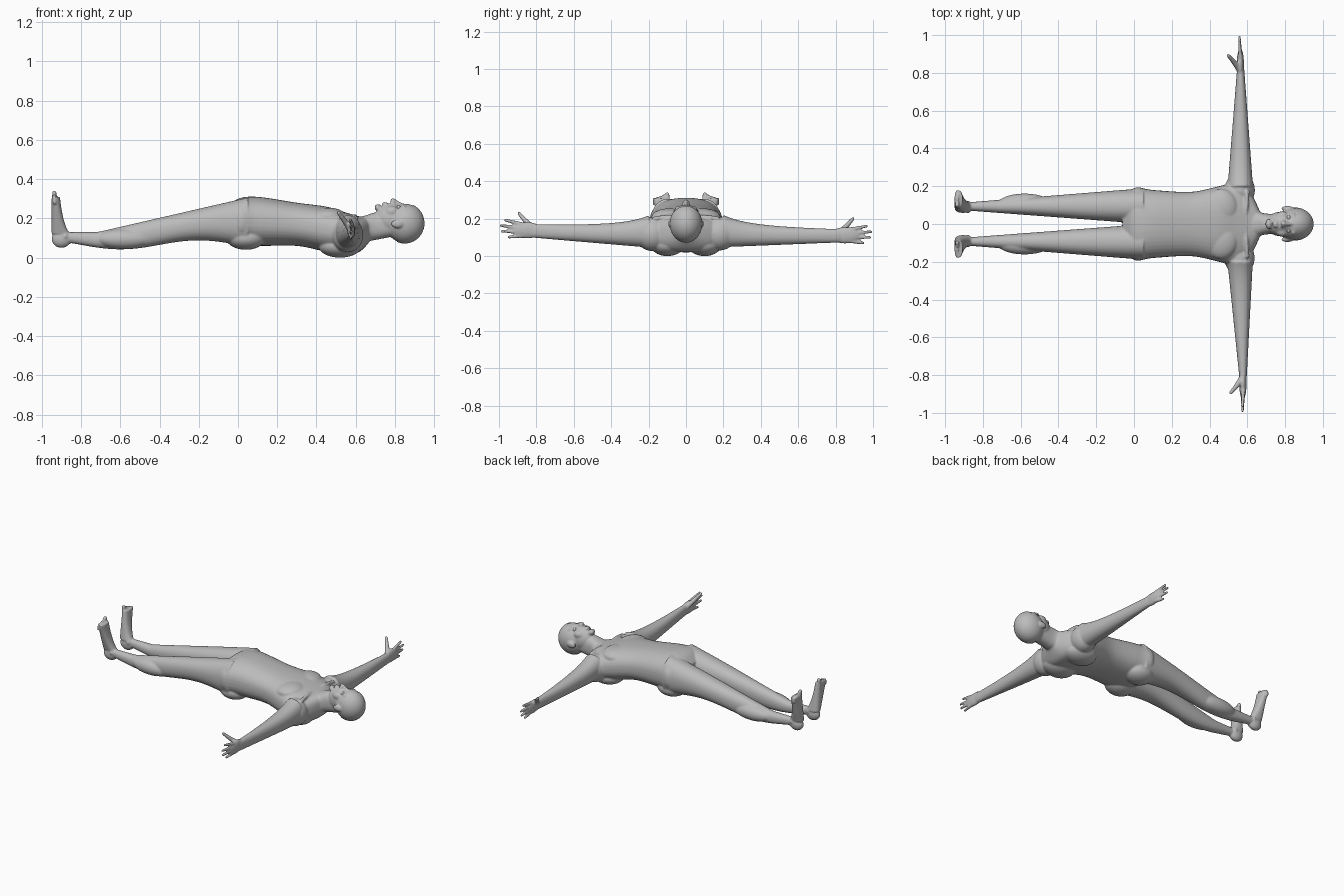
import bpy, bmesh, math
from mathutils import Matrix, Vector

if "Cube" in bpy.data.objects:
    bpy.data.objects.remove(bpy.data.objects["Cube"])

grey = bpy.data.materials.new("plain_grey")
grey.use_nodes = True
grey.diffuse_color = (.5, .5, .5, 1)
grey.node_tree.nodes["Principled BSDF"].inputs["Base Color"].default_value = grey.diffuse_color

ALONG_X, ALONG_Y, ALONG_Z = range(3)


def blend(before, start, end, after, t):
    """Catmull-Rom value between start and end."""
    slope_in, slope_out = (end - before) / 2, (after - start) / 2
    gap = end - start
    return start + t * (slope_in + t * (3 * gap - 2 * slope_in - slope_out
                                        + t * (slope_in + slope_out - 2 * gap)))


def spline(rows, steps=6):
    """Smooth rows running through the given rows of numbers."""
    padded = [rows[0], *rows, rows[-1]]
    smooth = []
    for four in zip(padded, padded[1:], padded[2:], padded[3:]):
        for step in range(steps):
            smooth.append([blend(*values, step / steps) for values in zip(*four)])
    return smooth + [list(rows[-1])]


def span(start, end, steps=40):
    """Even positions from start to end."""
    return [start + (end - start) * step / steps for step in range(steps + 1)]


def loft(bm, axis, rows, power=2.2, sides=40):
    """Skin rounded sections: position, then low and high on the two other axes."""
    rings = []
    for position, low_a, high_a, low_b, high_b in rows:
        ring = []
        for k in range(sides):
            angle = math.tau * k / sides
            u, v = [math.copysign(abs(w) ** (2 / power), w) for w in (math.cos(angle), math.sin(angle))]
            point = [(low_a + high_a + u * (high_a - low_a)) / 2, (low_b + high_b + v * (high_b - low_b)) / 2]
            point.insert(axis, position)
            ring.append(bm.verts.new(point))
        rings.append(ring)
    for ring, following in zip(rings, rings[1:]):
        for k in range(sides):
            bm.faces.new((ring[k - 1], ring[k], following[k], following[k - 1]))
    bm.faces.new(rings[0])
    bm.faces.new(rings[-1])


def blob(bm, centre, radii, detail=4):
    """Ellipsoid mass."""
    place = Matrix.Translation(centre) @ Matrix.Diagonal((*radii, 1))
    bmesh.ops.create_icosphere(bm, subdivisions=detail, radius=1, matrix=place)


def digit(bm, points, thick, thin):
    """Tapering round finger or toe along a path."""
    path = spline(points, 12)
    for i, point in enumerate(path):
        radius = thick + (thin - thick) * i / (len(path) - 1)
        blob(bm, point, [radius] * 3, 2)


def mirror(bm):
    copy = bmesh.ops.duplicate(bm, geom=bm.verts[:] + bm.edges[:] + bm.faces[:])["geom"]
    for element in copy:
        if isinstance(element, bmesh.types.BMVert):
            element.co.y *= -1


def finish(bm, name):
    bmesh.ops.recalc_face_normals(bm, faces=bm.faces[:])
    mesh = bpy.data.meshes.new(name)
    bm.to_mesh(mesh)
    bm.free()
    mesh.materials.append(grey)
    mesh.polygons.foreach_set("use_smooth", [True] * len(mesh.polygons))
    part = bpy.data.objects.new(name, mesh)
    bpy.context.collection.objects.link(part)
    return part


def add_leg(bm):
    # Thigh to ankle, the underside waving from buttock to knee hollow to calf
    loft(bm, ALONG_X, [(x, .005 - .075 * x, .185 + .08 * x,
                        .065 + .023 * math.cos((x + .2) * math.pi / .4), max(.13, .295 + .23 * x))
                       for x in span(-.89, .05)])
    blob(bm, (-.58, .108, .095), (.14, .053, .052))    # calf
    blob(bm, (-.41, .09, .17), (.04, .03, .03))        # kneecap
    blob(bm, (.04, .09, .1), (.1, .085, .06))          # buttock
    blob(bm, (-.9, .09, .095), (.05, .03, .045))       # heel
    blob(bm, (-.88, .09, .11), (.02, .034, .02))       # ankle bones
    # Foot, widening and thinning toward the toes
    loft(bm, ALONG_Z, [(z, -.95, -.94 + .01 / z, .04 + .15 * z, .08 + .32 * z)
                       for z in span(.12, .31)], 2.5)
    for i in range(5):
        y, thick = .1 + .0175 * i, .0095 if i else .0135
        digit(bm, [(-.936, y, .28), (-.936, y, .33 - .007 * i)], thick, thick * .9)


def add_arm(bm, side, drift):
    """One arm; drift moves it up and toward the head as it reaches outward."""
    def spot(x, y, z):
        reach = drift * (y - .25)
        return x + reach / 2, side * y, z + reach

    rows = []
    for y in span(.2, .82):
        low = spot(.48 + .08 * y, y, .04 + .04 * y)
        high = spot(.645 - .075 * y, y, .12 + .02 / y)
        rows.append((low[1], low[0], high[0], low[2], high[2]))
    loft(bm, ALONG_Y, rows)
    blob(bm, spot(.56, .18, .12), (.08, .09, .09))     # shoulder
    blob(bm, spot(.563, .85, .111), (.019, .08, .044))  # palm
    # Fingers fan out across the palm, the middle ones longest
    for i in range(4):
        tip = .99 - .015 * (i - 1.3) ** 2
        digit(bm, [spot(.564, .88, .143 - .021 * i), spot(.558, tip, .16 - .03 * i)], .012, .0085)
    # Thumb
    digit(bm, [spot(.557, .82, .125), spot(.527, .86, .163), spot(.498, .893, .2)], .018, .0095)


body = bmesh.new()

# Paired masses of the legs, chest, back and face
add_leg(body)
blob(body, (.46, .085, .21), (.09, .1, .045))          # chest
blob(body, (.52, .1, .06), (.11, .09, .06))            # shoulder blade
digit(body, [(.585, .015, .2), (.595, .09, .21), (.6, .17, .2)], .012, .012)  # collar bone
blob(body, (.845, .03, .255), (.011, .03, .014))       # brow
blob(body, (.785, .04, .235), (.035, .027, .028))      # cheek
blob(body, (.788, .012, .28), (.01, .009, .01))        # nostril
blob(body, (.812, .083, .172), (.032, .012, .021))     # ear
mirror(body)

add_arm(body, side=1, drift=0)
add_arm(body, side=-1, drift=.045)

# Torso and neck: position, half width, back, front
TORSO = [(-.06, .1, .12, .25), (0, .19, .07, .3), (.1, .18, .06, .31), (.3, .17, .06, .28),
         (.45, .2, .03, .26), (.55, .22, .02, .23), (.62, .16, .03, .21), (.67, .06, .08, .2)]
NECK = [(.58, .09, .05, .2), (.65, .07, .08, .215), (.7, .055, .09, .23), (.8, .055, .11, .23)]
for trunk in (TORSO, NECK):
    loft(body, ALONG_X, [(x, -half, half, back, front) for x, half, back, front in spline(trunk)], 2.4)

# Skull and jaw
skull_centre, skull_radii = Vector((.85, 0, .175)), Vector((.098, .085, .1))
blob(body, skull_centre, skull_radii)
blob(body, (.785, 0, .195), (.09, .066, .082))
blob(body, (.714, 0, .255), (.018, .026, .018))        # chin
digit(body, [(.84, 0, .268), (.81, 0, .281), (.789, 0, .291)], .008, .013)  # nose
for x in (.742, .755):
    blob(body, (x, 0, .273), (.006, .022, .011))       # lips

body_part = finish(body, "body")
fuse = body_part.modifiers.new("fuse_parts", "REMESH")
fuse.mode = "VOXEL"
fuse.voxel_size = .0055
fuse.use_smooth_shade = True
soften = body_part.modifiers.new("soften_joins", "SMOOTH")
soften.factor = .5
soften.iterations = 4

# Eyes
eyes = bmesh.new()
blob(eyes, (.819, .033, .254), (.011, .015, .014), 3)
mirror(eyes)
finish(eyes, "eyes")

# Close cropped hair, a thin shell cut along the hairline
hair = bmesh.new()
blob(hair, skull_centre, skull_radii * 1.03)
bmesh.ops.bisect_plane(hair, geom=hair.verts[:] + hair.edges[:] + hair.faces[:],
                       plane_co=(.89, 0, .26), plane_no=(.9, 0, -.4), clear_inner=True)
finish(hair, "hair_cap")
